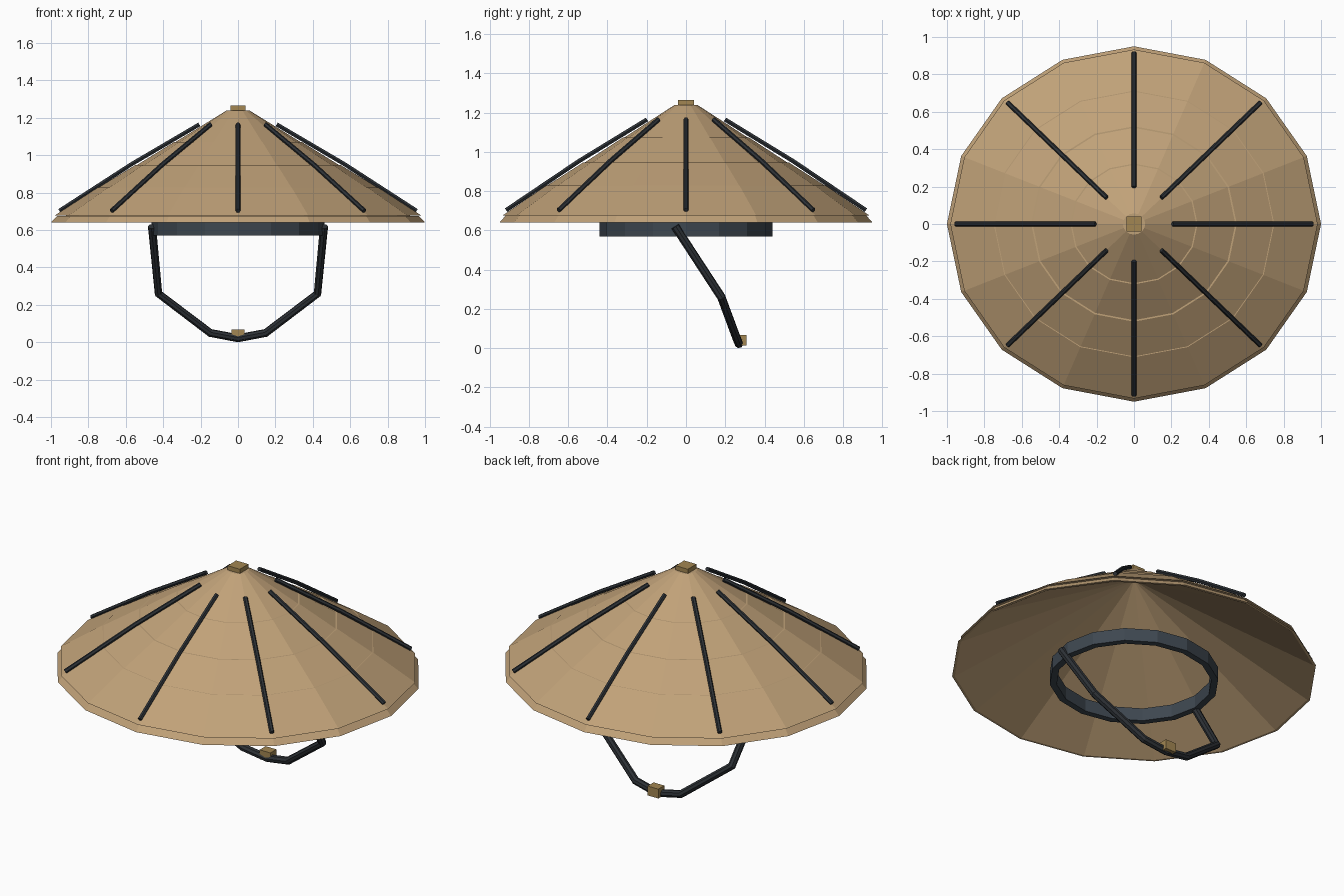
import bpy
import bmesh
import math

if "Cube" in bpy.data.objects:
    bpy.data.objects.remove(bpy.data.objects["Cube"])

SIDES = 16
SQUASH = 0.95  # the hat is slightly narrower front to back


def material(name, rgb):
    m = bpy.data.materials.new(name)
    m.diffuse_color = (*rgb, 1.0)
    m.use_nodes = True
    m.node_tree.nodes["Principled BSDF"].inputs["Base Color"].default_value = m.diffuse_color
    return m


STRAW = material("straw", (0.53, 0.36, 0.19))
DARK = material("dark_cord", (0.026, 0.031, 0.037))
SLATE = material("slate_cloth", (0.048, 0.063, 0.080))
WOOD = material("golden_wood", (0.36, 0.24, 0.085))


def lathe(name, profile, mat, closed=False):
    """Spin an (r, z) profile around z into a flat-faced shell."""
    bm = bmesh.new()
    rings = []
    for r, z in profile:
        if r < 1e-5:
            rings.append([bm.verts.new((0, 0, z))] * SIDES)
            continue
        rings.append([bm.verts.new((r * math.cos(math.tau * i / SIDES),
                                    r * SQUASH * math.sin(math.tau * i / SIDES), z))
                      for i in range(SIDES)])
    pairs = list(zip(rings, rings[1:]))
    if closed:
        pairs.append((rings[-1], rings[0]))
    for a, b in pairs:
        for i in range(SIDES):
            j = (i + 1) % SIDES
            corners = list(dict.fromkeys((a[i], a[j], b[j], b[i])))
            bm.faces.new(corners)
    mesh = bpy.data.meshes.new(name)
    bm.to_mesh(mesh)
    bm.free()
    mesh.materials.append(mat)
    ob = bpy.data.objects.new(name, mesh)
    bpy.context.collection.objects.link(ob)
    return ob


def tube(name, points, radius, mat, resolution):
    """Round rod along a polyline, turned into a mesh."""
    curve = bpy.data.curves.new(name, 'CURVE')
    curve.dimensions = '3D'
    curve.bevel_depth = radius
    curve.bevel_resolution = resolution
    curve.use_fill_caps = True
    spline = curve.splines.new('POLY')
    spline.points.add(len(points) - 1)
    for p, co in zip(spline.points, points):
        p.co = (*co, 1.0)
    curve.materials.append(mat)
    ob = bpy.data.objects.new(name, curve)
    bpy.context.collection.objects.link(ob)
    bpy.ops.object.select_all(action='DESELECT')
    ob.select_set(True)
    bpy.context.view_layer.objects.active = ob
    bpy.ops.object.convert(target='MESH')
    for f in bpy.context.object.data.polygons:
        f.use_smooth = False


def box(name, center, size, mat):
    bpy.ops.mesh.primitive_cube_add(size=1, location=center)
    ob = bpy.context.object
    ob.name = name
    ob.scale = size
    ob.data.materials.append(mat)


# Hollow underside and rim edge
lathe("hat_lining", [(0, 1.2), (0.985, 0.64), (1.0, 0.64), (0.968, 0.675), (0.94, 0.675)], STRAW)

# Overlapping straw tiers, each ending in a narrow flat top
tiers = [(0.982, 0.677, 0.75, 0.828),
         (0.775, 0.810, 0.55, 0.947),
         (0.585, 0.920, 0.34, 1.072),
         (0.385, 1.040, 0.06, 1.240)]
for n, (r1, z1, r2, z2) in enumerate(tiers):
    inner = 0.0 if n == 3 else r2 - 0.03
    lathe(f"straw_tier_{n + 1}", [(r1 - 0.02, z1), (r1, z1), (r2, z2), (inner, z2)], STRAW)

# Block on the tip
box("tip_block", (0, 0, 1.25), (0.08, 0.08, 0.03), WOOD)

# Eight ribs lying on the cone
for k in range(8):
    c, s = math.cos(k * math.pi / 4), math.sin(k * math.pi / 4) * 0.96
    tube(f"rib_{k + 1}", [(r * c, r * s, z) for r, z in
                          ((0.955, 0.703), (0.57, 0.952), (0.207, 1.165))], 0.0125, DARK, 1)

# Headband
lathe("headband", [(0.463, 0.57), (0.463, 0.645), (0.425, 0.645), (0.425, 0.57)], SLATE, closed=True)

# Chin strap, mirrored about the middle
half = [(0.46, -0.055, 0.62), (0.425, 0.18, 0.26), (0.148, 0.258, 0.05)]
strap = half + [(0, 0.27, 0.022)] + [(-x, y, z) for x, y, z in reversed(half)]
tube("chin_strap", strap, 0.022, DARK, 2)

# Strap toggle
box("strap_toggle", (0, 0.28, 0.04), (0.07, 0.056, 0.055), WOOD)

# Consistent outward normals
for ob in bpy.context.collection.objects:
    bm = bmesh.new()
    bm.from_mesh(ob.data)
    bmesh.ops.recalc_face_normals(bm, faces=bm.faces)
    bm.to_mesh(ob.data)
    bm.free()
